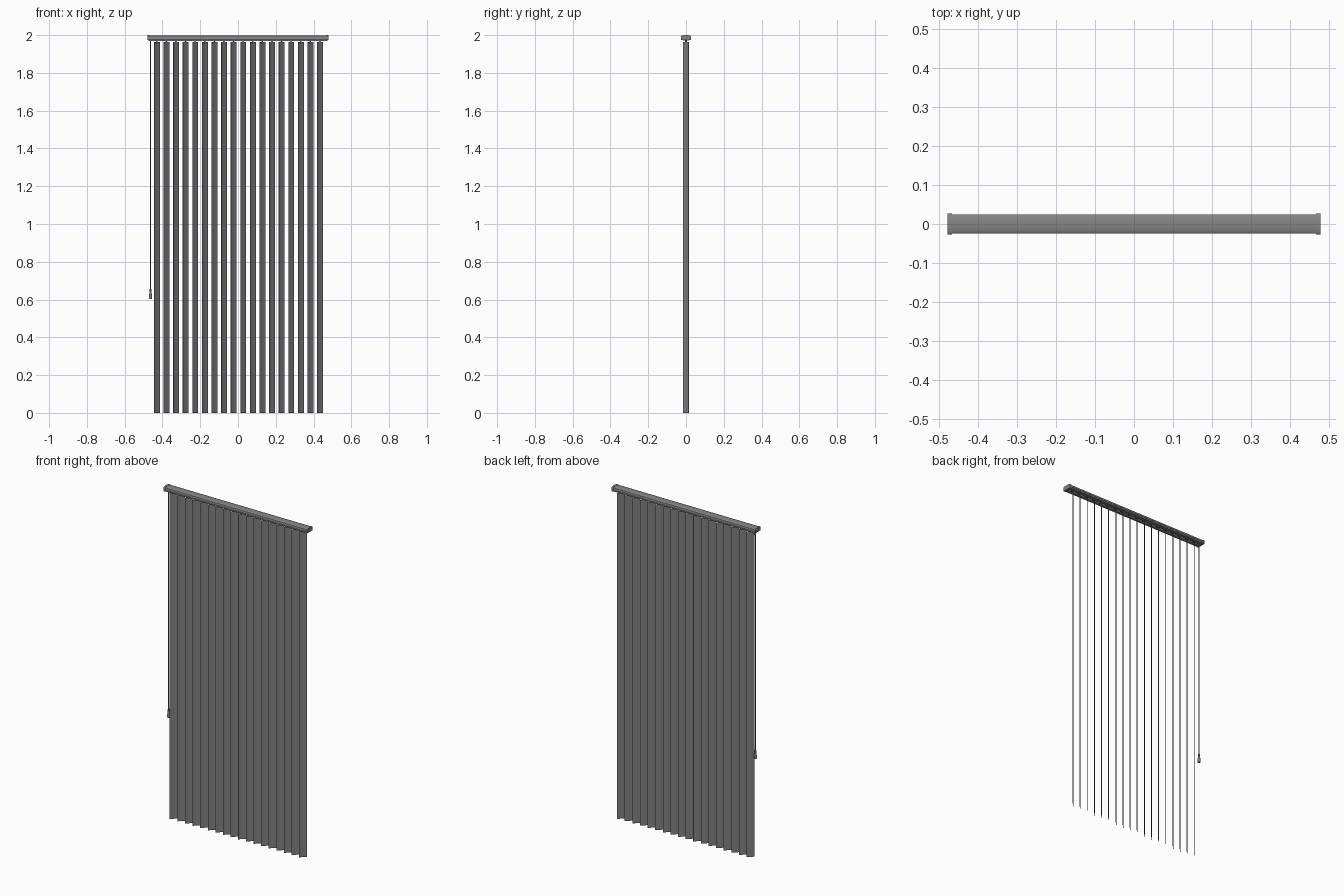
import bpy, bmesh, math
from mathutils import Matrix

if "Cube" in bpy.data.objects:
    bpy.data.objects.remove(bpy.data.objects["Cube"])

N = 18
PITCH = 0.0508
SLAT_TOP = 1.964

# dark grey finish shared by every part
dark = bpy.data.materials.new("dark_grey")
dark.diffuse_color = (0.235, 0.235, 0.235, 1)
dark.use_nodes = True
dark.node_tree.nodes["Principled BSDF"].inputs["Base Color"].default_value = dark.diffuse_color


def finish(bm, name, angle=30):
    bmesh.ops.recalc_face_normals(bm, faces=bm.faces)
    me = bpy.data.meshes.new(name)
    bm.to_mesh(me)
    bm.free()
    me.shade_smooth()
    me.set_sharp_from_angle(angle=math.radians(angle))
    me.materials.append(dark)
    return add(me, name)


def add(data, name):
    ob = bpy.data.objects.new(name, data)
    bpy.context.collection.objects.link(ob)
    return ob


def prism(name, pts, a, b, axis):
    """Extrude a closed 2D outline along x (points y,z) or z (points x,y)."""
    bm = bmesh.new()
    place = (lambda p, t: (t, p[0], p[1])) if axis == "x" else (lambda p, t: (p[0], p[1], t))
    lo = [bm.verts.new(place(p, a)) for p in pts]
    hi = [bm.verts.new(place(p, b)) for p in pts]
    bm.faces.new(lo)
    bm.faces.new(hi)
    for i in range(len(pts)):
        j = (i + 1) % len(pts)
        bm.faces.new((lo[i], lo[j], hi[j], hi[i]))
    return finish(bm, name)


def lathe(name, profile, loc, segs=16):
    """Closed solid of revolution from (radius, z) pairs."""
    bm = bmesh.new()
    rings = [[bm.verts.new((r * math.cos(2 * math.pi * k / segs),
                            r * math.sin(2 * math.pi * k / segs), z))
              for k in range(segs)] for r, z in profile]
    for r0, r1 in zip(rings, rings[1:]):
        for k in range(segs):
            m = (k + 1) % segs
            bm.faces.new((r0[k], r0[m], r1[m], r1[k]))
    bm.faces.new(rings[0])
    bm.faces.new(rings[-1])
    ob = finish(bm, name)
    ob.location = loc
    return ob


def crown(half, z_side, z_top, n=12):
    """Gently arched top line from back to front."""
    return [(half * math.cos(math.pi * i / n),
             z_side + (z_top - z_side) * math.sin(math.pi * i / n)) for i in range(n + 1)]


# headrail: C channel, arched top, grooved sides, slot with lips underneath
inner = crown(0.021, 1.991, 1.996)
front = [(-0.025, 1.984), (-0.023, 1.984), (-0.023, 1.981), (-0.025, 1.981), (-0.025, 1.974),
         (-0.012, 1.974), (-0.012, 1.970), (-0.008, 1.970), (-0.008, 1.977), (-0.021, 1.977)]
back = [(-y, z) for y, z in reversed(front)]
rail = crown(0.025, 1.993, 1.999) + front + inner[::-1] + back
prism("headrail", rail, -0.474, 0.474, "x")

# end caps
cap = crown(0.0265, 1.994, 2.0) + [(-0.0265, 1.973), (0.0265, 1.973)]
for side, label in ((-1, "left"), (1, "right")):
    prism(label + "_end_cap", cap, side * 0.468, side * 0.479, "x")

# slat: thin, slightly bowed strip
W, BOW, T, S = 0.0215, 0.001, 0.0006, 8
arc = [(W * (2 * i / S - 1), BOW * (1 - (2 * i / S - 1) ** 2) - BOW / 2) for i in range(S + 1)]
slat_pts = [(u, v + T) for u, v in arc] + [(u, v - T) for u, v in reversed(arc)]
slat = prism("slat_01", slat_pts, 0, SLAT_TOP, "z")

# hanger: carrier in the rail, stem through the slot, clip on the slat
bm = bmesh.new()
for sx, sy, z0, z1 in ((0.018, 0.024, 1.978, 1.985),
                       (0.004, 0.003, 1.960, 1.980),
                       (0.010, 0.003, 1.956, 1.965)):
    bmesh.ops.create_cube(bm, size=1, matrix=Matrix.Translation((0, 0, (z0 + z1) / 2))
                          @ Matrix.Diagonal((sx, sy, z1 - z0, 1)))
hanger = finish(bm, "hanger_01")

for i in range(N):
    x = 0.002 + (i - (N - 1) / 2) * PITCH
    s, h = (slat, hanger) if i == 0 else (
        add(slat.data, f"slat_{i + 1:02d}"), add(hanger.data, f"hanger_{i + 1:02d}"))
    for ob in (s, h):
        ob.location.x = x
        ob.rotation_euler.z = math.radians(45)

# pull cords, converging into the tassel
for k, y in enumerate((-0.004, 0.004)):
    cu = bpy.data.curves.new("pull_cord", "CURVE")
    cu.dimensions = "3D"
    cu.bevel_depth = 0.0016
    cu.bevel_resolution = 2
    cu.use_fill_caps = True
    cu.materials.append(dark)
    sp = cu.splines.new("POLY")
    path = [(-0.463, y, 1.98), (-0.463, y * 0.4, 1.86), (-0.463, y * 0.4, 0.645)]
    sp.points.add(len(path) - 1)
    for p, co in zip(sp.points, path):
        p.co = (*co, 1)
    add(cu, f"pull_cord_{k + 1}")

# cord tassel
lathe("cord_tassel", [(0.006, 0), (0.0085, 0.002), (0.0085, 0.012), (0.007, 0.026),
                      (0.005, 0.042), (0.0045, 0.052), (0.003, 0.055)], (-0.463, 0, 0.602))
